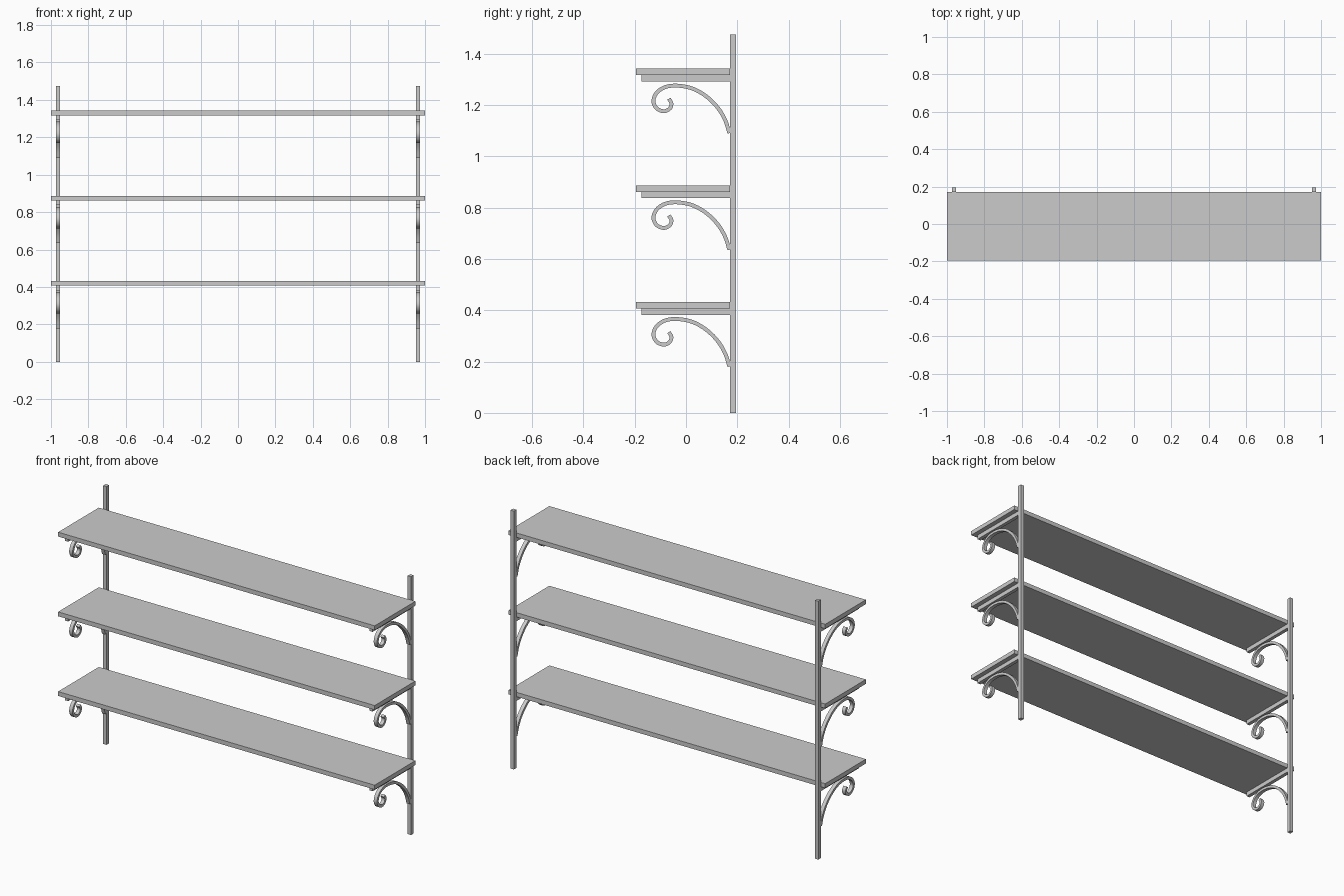
import bpy, bmesh
from mathutils import Vector

if "Cube" in bpy.data.objects:
    bpy.data.objects.remove(bpy.data.objects["Cube"])

POST_X = 0.962
SHELF_BOTTOMS = (0.407, 0.862, 1.317)


def box(name, x, y, z):
    bm = bmesh.new()
    bmesh.ops.create_cube(bm, size=1)
    for v in bm.verts:
        v.co = [lo + (c + 0.5) * (hi - lo) for c, (lo, hi) in zip(v.co, (x, y, z))]
    return finish(name, bm)


def finish(name, bm):
    bmesh.ops.recalc_face_normals(bm, faces=bm.faces)
    me = bpy.data.meshes.new(name)
    bm.to_mesh(me)
    bm.free()
    ob = bpy.data.objects.new(name, me)
    bpy.context.collection.objects.link(ob)
    return ob


def smooth_path(pts, steps=5):
    # Catmull-Rom through the given points
    p = [pts[0] * 2 - pts[1]] + pts + [pts[-1] * 2 - pts[-2]]
    out = []
    for i in range(1, len(p) - 2):
        a, b, c, d = p[i - 1:i + 3]
        for s in range(steps):
            t = s / steps
            out.append(0.5 * (2 * b + (c - a) * t + (2 * a - 5 * b + 4 * c - d) * t * t
                              + (3 * b - a - 3 * c + d) * t ** 3))
    return out + [pts[-1]]


# scroll centreline in (y, z), z measured from the shelf underside
SCROLL = [Vector(q) for q in (
    (0.169, -0.226), (0.153, -0.176), (0.123, -0.126), (0.078, -0.082),
    (0.024, -0.052), (-0.035, -0.041), (-0.082, -0.047), (-0.115, -0.070),
    (-0.127, -0.102), (-0.114, -0.130), (-0.086, -0.141), (-0.063, -0.130),
    (-0.057, -0.110), (-0.067, -0.092))]


def scroll(name, x, z, half_w=0.0105, half_t=0.0075):
    path = smooth_path(SCROLL)
    bm = bmesh.new()
    rings = []
    for i, p in enumerate(path):
        d = (path[min(i + 1, len(path) - 1)] - path[max(i - 1, 0)]).normalized()
        n = Vector((-d.y, d.x)) * half_t
        rings.append([bm.verts.new((x + sx * half_w, p.x + sn * n.x, z + p.y + sn * n.y))
                      for sx, sn in ((-1, -1), (1, -1), (1, 1), (-1, 1))])
    for a, b in zip(rings, rings[1:]):
        for k in range(4):
            bm.faces.new((a[k], a[(k + 1) % 4], b[(k + 1) % 4], b[k]))
    bm.faces.new(rings[0])
    bm.faces.new(rings[-1])
    ob = finish(name, bm)
    bpy.ops.object.select_all(action='DESELECT')
    ob.select_set(True)
    bpy.context.view_layer.objects.active = ob
    bpy.ops.object.shade_smooth_by_angle()


# shelf boards
for i, z in enumerate(SHELF_BOTTOMS):
    box(f"shelf_{i + 1}", (-1, 1), (-0.195, 0.172), (z, z + 0.025))

# posts with a support bar and scroll bracket under each shelf
for side, x in (("left", -POST_X), ("right", POST_X)):
    xr = (x - 0.0105, x + 0.0105)
    box(f"{side}_post", xr, (0.172, 0.195), (0, 1.475))
    for i, z in enumerate(SHELF_BOTTOMS):
        box(f"{side}_support_bar_{i + 1}", xr, (-0.174, 0.172), (z - 0.025, z))
        scroll(f"{side}_scroll_{i + 1}", x, z)
